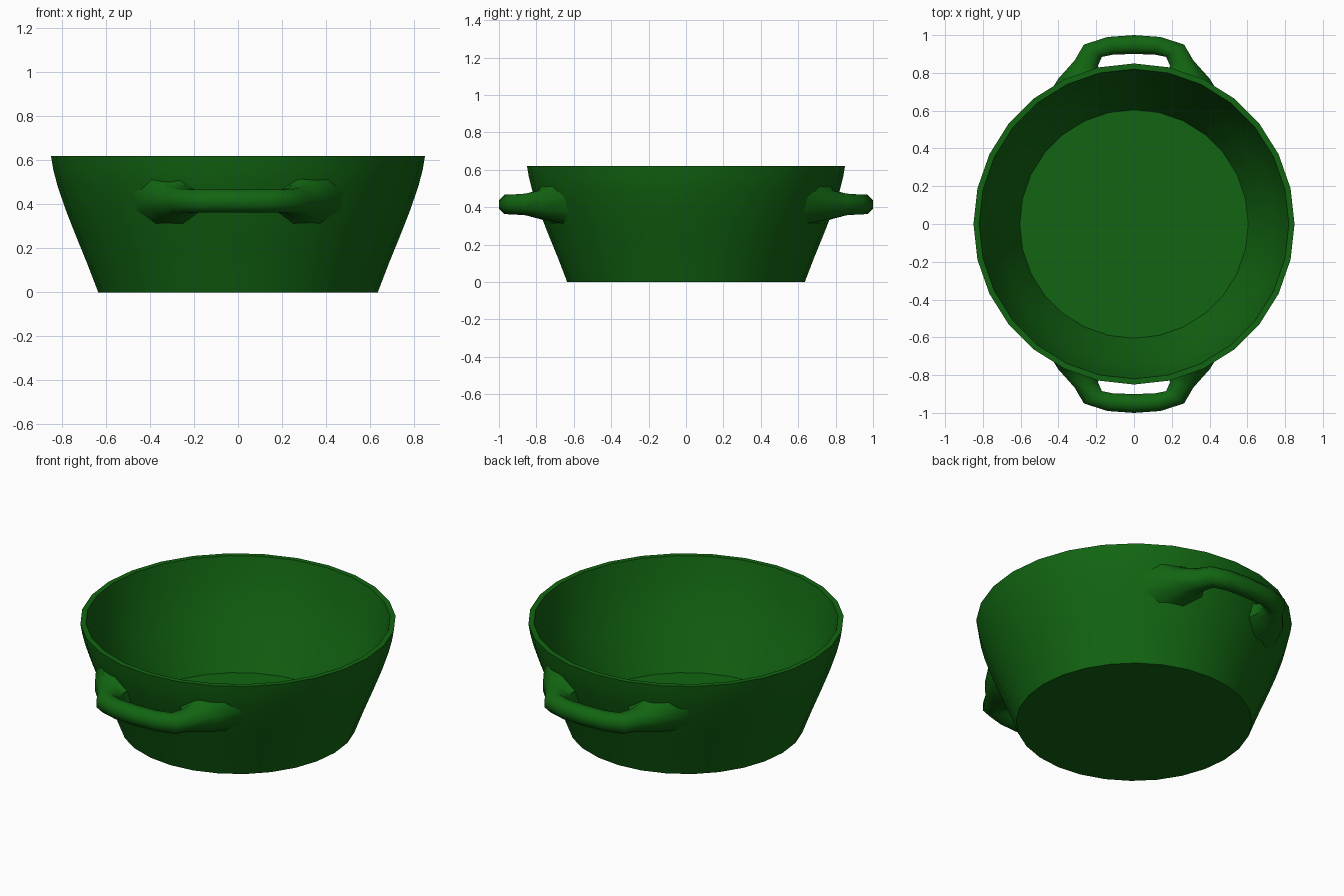
import bpy
import bmesh
import math
from mathutils import Vector

if "Cube" in bpy.data.objects:
    bpy.data.objects.remove(bpy.data.objects["Cube"], do_unlink=True)

SEGMENTS = 28
SIDES = 8

green = bpy.data.materials.new("dark_green")
green.use_nodes = True
colour = (0.006, 0.13, 0.006, 1)
green.diffuse_color = colour
green.node_tree.nodes["Principled BSDF"].inputs["Base Color"].default_value = colour

# Wall outline from foot to rim as (radius, height)
OUTER = [(0.635, 0), (0.685, 0.13), (0.74, 0.265), (0.785, 0.38), (0.822, 0.49), (0.84, 0.56), (0.85, 0.62)]
INNER = [(0.82, 0.62), (0.79, 0.49), (0.755, 0.38), (0.71, 0.265), (0.605, 0.025)]


def wall_radius(z):
    for (r0, z0), (r1, z1) in zip(OUTER, OUTER[1:]):
        if z <= z1:
            return r0 + (r1 - r0) * (z - z0) / (z1 - z0)
    return OUTER[-1][0]


def skin(name, rings, capped):
    """Join successive closed rings of points into one smooth object."""
    bm = bmesh.new()
    loops = [[bm.verts.new(p) for p in ring] for ring in rings]
    for a, b in zip(loops, loops[1:]):
        n = len(a)
        for i in range(n):
            j = (i + 1) % n
            bm.faces.new((a[i], a[j], b[j], b[i]))
    if capped:
        bm.faces.new(loops[0])
        bm.faces.new(loops[-1])
    bmesh.ops.recalc_face_normals(bm, faces=bm.faces)
    mesh = bpy.data.meshes.new(name)
    bm.to_mesh(mesh)
    bm.free()
    mesh.materials.append(green)
    obj = bpy.data.objects.new(name, mesh)
    bpy.context.collection.objects.link(obj)
    bpy.ops.object.select_all(action="DESELECT")
    obj.select_set(True)
    bpy.context.view_layer.objects.active = obj
    bpy.ops.object.shade_smooth_by_angle(angle=math.radians(50))
    return obj


# Bowl: lathed wall, closed by the floor and the underside
def circle(r, z):
    steps = [math.tau * i / SEGMENTS for i in range(SEGMENTS)]
    return [(r * math.cos(a), r * math.sin(a), z) for a in steps]


skin("bowl", [circle(r, z) for r, z in OUTER + INNER], True)

# Handle half path: inner x, y, outer x, y, middle height, half height
SECTIONS = [
    (0, 0.90, 0, 1.0, 0.415, 0.052),
    (0.11, 0.897, 0.14, 0.99, 0.415, 0.052),
    (0.17, 0.885, 0.265, 0.95, 0.415, 0.053),
    (0.19, 0.84, 0.315, 0.865, 0.415, 0.058),
    (0.185, 0.80, 0.40, 0.77, 0.415, 0.075),
    (0.17, 0.79, 0.50, 0.65, 0.415, 0.105),
]


def handle_ring(section, side, front, embedded):
    xi, yi, xo, yo, zc, h = section
    inner, outer = Vector((xi, yi)), Vector((xo, yo))
    mid, half = (inner + outer) / 2, (outer - inner) / 2
    ring = []
    for i in range(SIDES):
        a = math.tau * (i + 0.5) / SIDES
        spread = 1 / math.cos(math.pi / SIDES)
        p = mid + half * math.cos(a) * spread
        z = zc + h * math.sin(a) * spread
        # End points are drawn onto the wall, just under its surface
        if embedded:
            p = p.normalized() * (wall_radius(z) - 0.012)
        ring.append((p.x * side, p.y * front, z))
    return ring


# Two matching handles, each flaring into the wall at both ends
last = len(SECTIONS) - 1
for name, front in (("front_handle", -1), ("back_handle", 1)):
    left = [handle_ring(s, 1, front, k == last) for k, s in enumerate(SECTIONS)]
    right = [handle_ring(s, -1, front, k == last) for k, s in enumerate(SECTIONS)]
    skin(name, right[:0:-1] + left, False)
